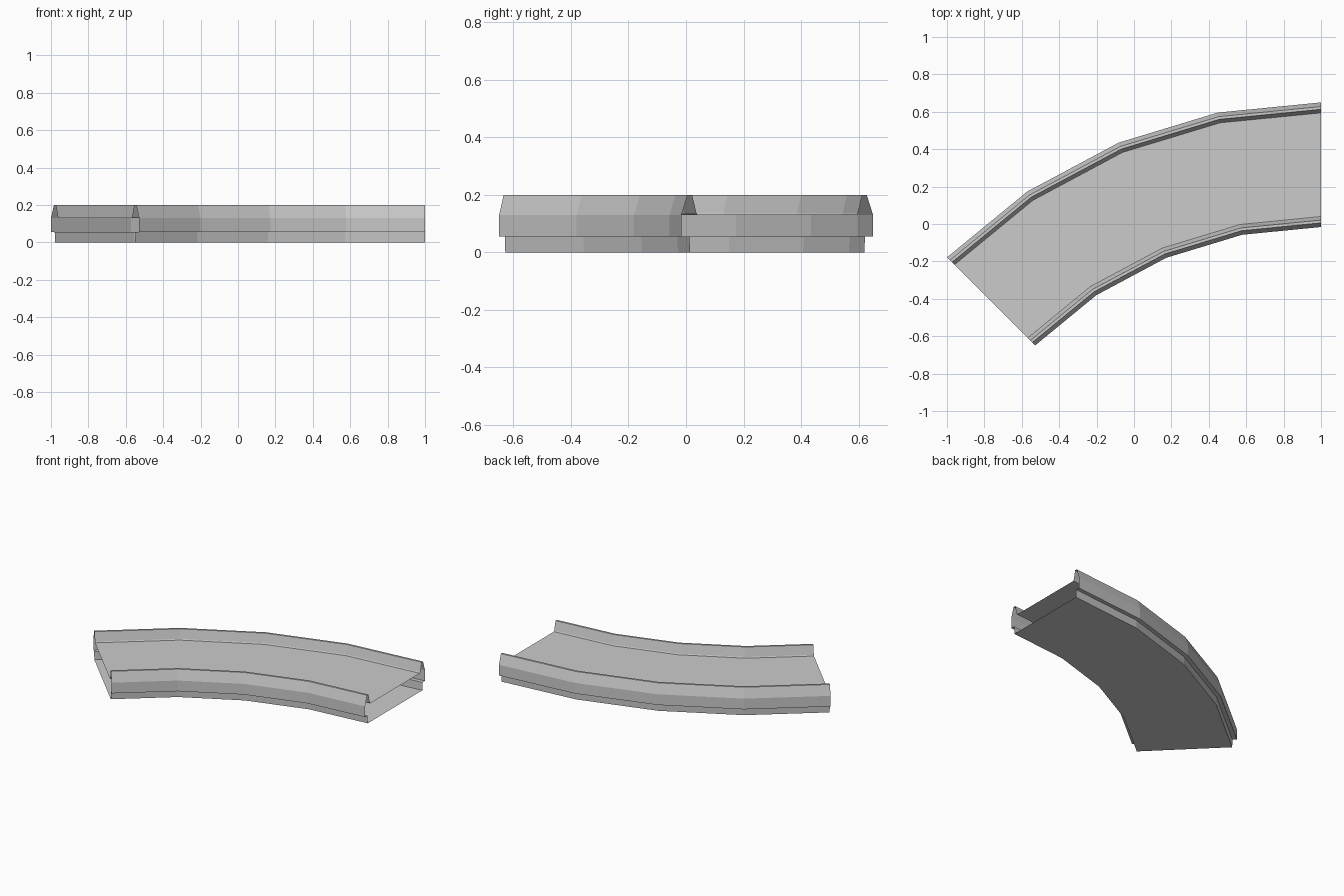
import bpy, bmesh
from math import sin, cos, radians

if "Cube" in bpy.data.objects:
    bpy.data.objects.remove(bpy.data.objects["Cube"])

MID_R = 2.495            # radius of the track centre line
CX, CY = 1.0, -2.178     # centre of the bend
SEGMENTS, SWEEP = 4, 45

# half cross-section: (distance from centre line, height), base to floor
half = [(0.303, 0.0), (0.305, 0.055), (0.333, 0.055), (0.333, 0.13),
        (0.311, 0.2), (0.296, 0.2), (0.281, 0.137), (0.277, 0.13)]
profile = half + [(-d, z) for d, z in reversed(half)]

# sweep the closed section around the bend, leaving both ends open
bm = bmesh.new()
rings = []
for i in range(SEGMENTS + 1):
    a = radians(SWEEP * i / SEGMENTS)
    rings.append([bm.verts.new((CX - (MID_R + d) * sin(a),
                                CY + (MID_R + d) * cos(a), z))
                  for d, z in profile])
n = len(profile)
for r0, r1 in zip(rings, rings[1:]):
    for j in range(n):
        k = (j + 1) % n
        bm.faces.new((r0[j], r0[k], r1[k], r1[j]))
bmesh.ops.recalc_face_normals(bm, faces=bm.faces)

# make sure the underside faces down
bm.normal_update()
under = min(bm.faces, key=lambda f: f.calc_center_median().z)
if under.normal.z > 0:
    bmesh.ops.reverse_faces(bm, faces=bm.faces)

mesh = bpy.data.meshes.new("curved_track")
bm.to_mesh(mesh)
bm.free()
track = bpy.data.objects.new("curved_track", mesh)
bpy.context.collection.objects.link(track)
